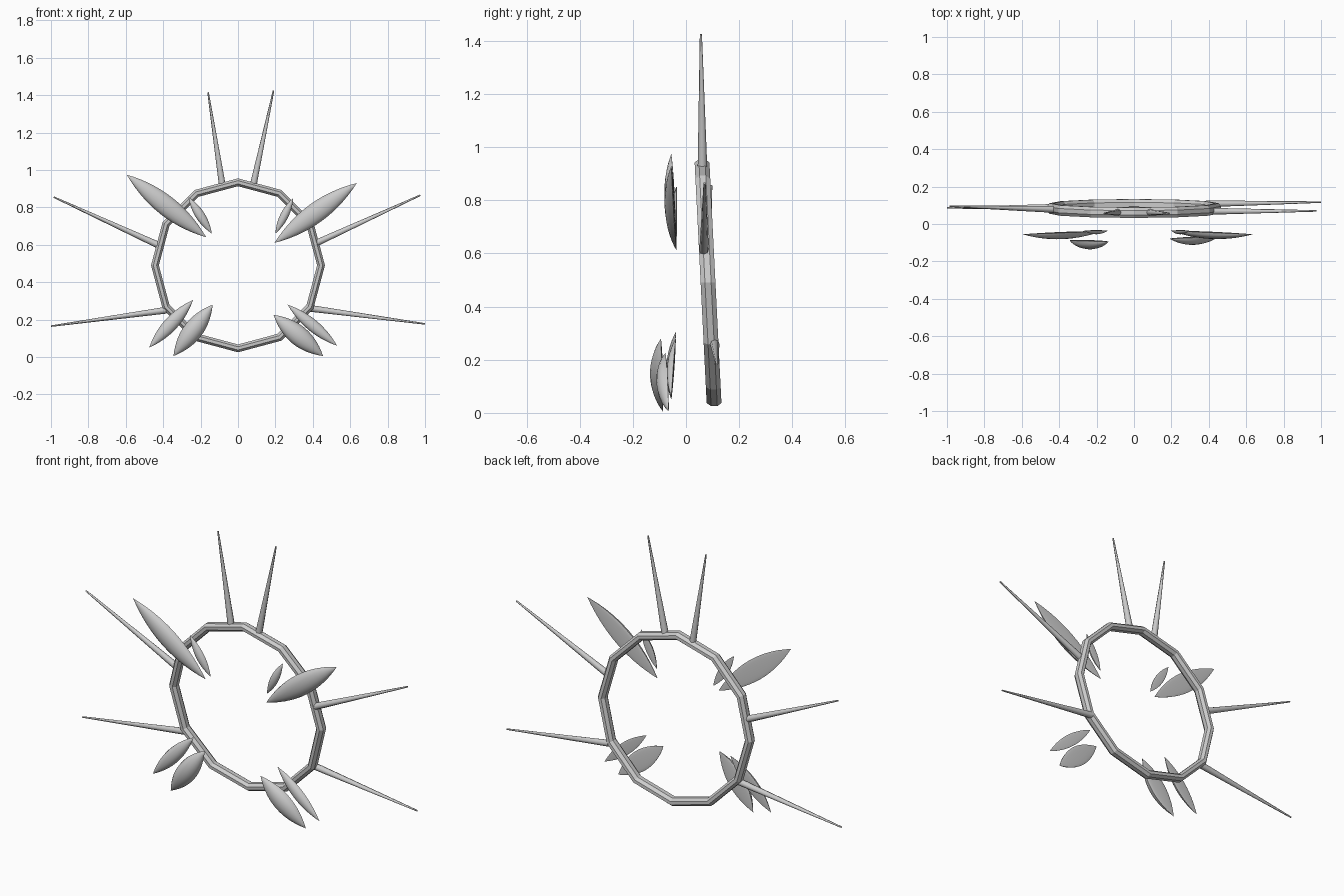
import bpy, bmesh, math
from mathutils import Vector

if "Cube" in bpy.data.objects:
    bpy.data.objects.remove(bpy.data.objects["Cube"])

def finish(name, bm, smooth=None):
    bmesh.ops.recalc_face_normals(bm, faces=bm.faces)
    me = bpy.data.meshes.new(name)
    bm.to_mesh(me)
    bm.free()
    ob = bpy.data.objects.new(name, me)
    bpy.context.collection.objects.link(ob)
    if smooth:
        bpy.ops.object.select_all(action='DESELECT')
        ob.select_set(True)
        bpy.context.view_layer.objects.active = ob
        bpy.ops.object.shade_smooth_by_angle(angle=math.radians(smooth))
    return ob

def bridge(bm, a, b):
    n = len(a)
    for i in range(n):
        bm.faces.new((a[i], a[(i + 1) % n], b[(i + 1) % n], b[i]))

# Twelve-sided ring with a chamfered tube, leaning slightly forward at the top
def ring(radius, half_w, half_d, segs=12, sides=8):
    bm = bmesh.new()
    loops = []
    for i in range(segs):
        a = 2 * math.pi * i / segs
        loop = []
        for j in range(sides):
            t = 2 * math.pi * (j + 0.5) / sides
            r = radius + half_w * math.cos(t) * 1.08
            y = half_d * math.sin(t) * 1.08
            loop.append(bm.verts.new((r * math.sin(a), 0.083 + y - 0.05 * r * math.cos(a),
                                      0.49 + r * math.cos(a))))
        loops.append(loop)
    for i in range(segs):
        bridge(bm, loops[i], loops[(i + 1) % segs])
    finish("ring", bm)

# Thin tapering spike between two points
def spike(name, p, q, r0=0.018, r1=0.004, sides=8):
    p, q = Vector(p), Vector(q)
    bm = bmesh.new()
    bmesh.ops.create_cone(bm, cap_ends=True, segments=sides, radius1=r0, radius2=r1,
                          depth=(q - p).length)
    rot = (q - p).to_track_quat('Z', 'Y')
    for v in bm.verts:
        v.co = rot @ v.co + (p + q) / 2
    finish(name, bm, 50)

# Pointed petal: bulging front, nearly flat back
def petal(name, p, q, half_w, bulge, steps=14, sides=16):
    p, q = Vector(p), Vector(q)
    axis = (q - p).normalized()
    side = axis.cross(Vector((0, 1, 0))).normalized()
    out = Vector((0, -1, 0))
    bm = bmesh.new()
    start, end = bm.verts.new(p), bm.verts.new(q)
    loops = []
    for i in range(1, steps):
        t = i / steps
        s = 1 - (2 * t - 1) ** 2
        c = p.lerp(q, t)
        loop = []
        for j in range(sides):
            a = 2 * math.pi * j / sides
            d = math.sin(a)
            d = bulge * (d if d > 0 else 0.1 * d)
            loop.append(bm.verts.new(c + side * half_w * s * math.cos(a) + out * d * s))
        loops.append(loop)
    for a, b in zip(loops, loops[1:]):
        bridge(bm, a, b)
    for j in range(sides):
        k = (j + 1) % sides
        bm.faces.new((start, loops[0][k], loops[0][j]))
        bm.faces.new((end, loops[-1][j], loops[-1][k]))
    finish(name, bm, 60)

ring(0.444, 0.021, 0.028)

# Spikes radiating from the ring
spike("spike_top_left", (-0.085, 0.062, 0.925), (-0.16, 0.056, 1.415))
spike("spike_top_right", (0.083, 0.062, 0.925), (0.19, 0.056, 1.425))
spike("spike_mid_left", (-0.43, 0.078, 0.60), (-0.985, 0.095, 0.855))
spike("spike_mid_right", (0.42, 0.068, 0.61), (0.975, 0.07, 0.865))
spike("spike_low_left", (-0.385, 0.09, 0.25), (-1.0, 0.087, 0.165))
spike("spike_low_right", (0.385, 0.108, 0.26), (1.0, 0.117, 0.177))

# Petals floating in front of the ring
petal("petal_upper_left", (-0.595, -0.055, 0.975), (-0.17, -0.037, 0.64), 0.054, 0.035)
petal("petal_upper_right", (0.635, -0.055, 0.93), (0.195, -0.035, 0.61), 0.054, 0.035)
petal("petal_small_left", (-0.265, -0.035, 0.855), (-0.14, -0.035, 0.66), 0.025, 0.02)
petal("petal_small_right", (0.295, -0.035, 0.85), (0.20, -0.035, 0.66), 0.022, 0.02)
petal("petal_lower_outer_left", (-0.24, -0.038, 0.305), (-0.475, -0.055, 0.05), 0.037, 0.028)
petal("petal_lower_outer_right", (0.265, -0.038, 0.28), (0.53, -0.055, 0.06), 0.032, 0.025)
petal("petal_lower_inner_left", (-0.135, -0.094, 0.28), (-0.345, -0.087, 0.005), 0.052, 0.045)
petal("petal_lower_inner_right", (0.19, -0.078, 0.225), (0.455, -0.065, 0.005), 0.053, 0.04)
